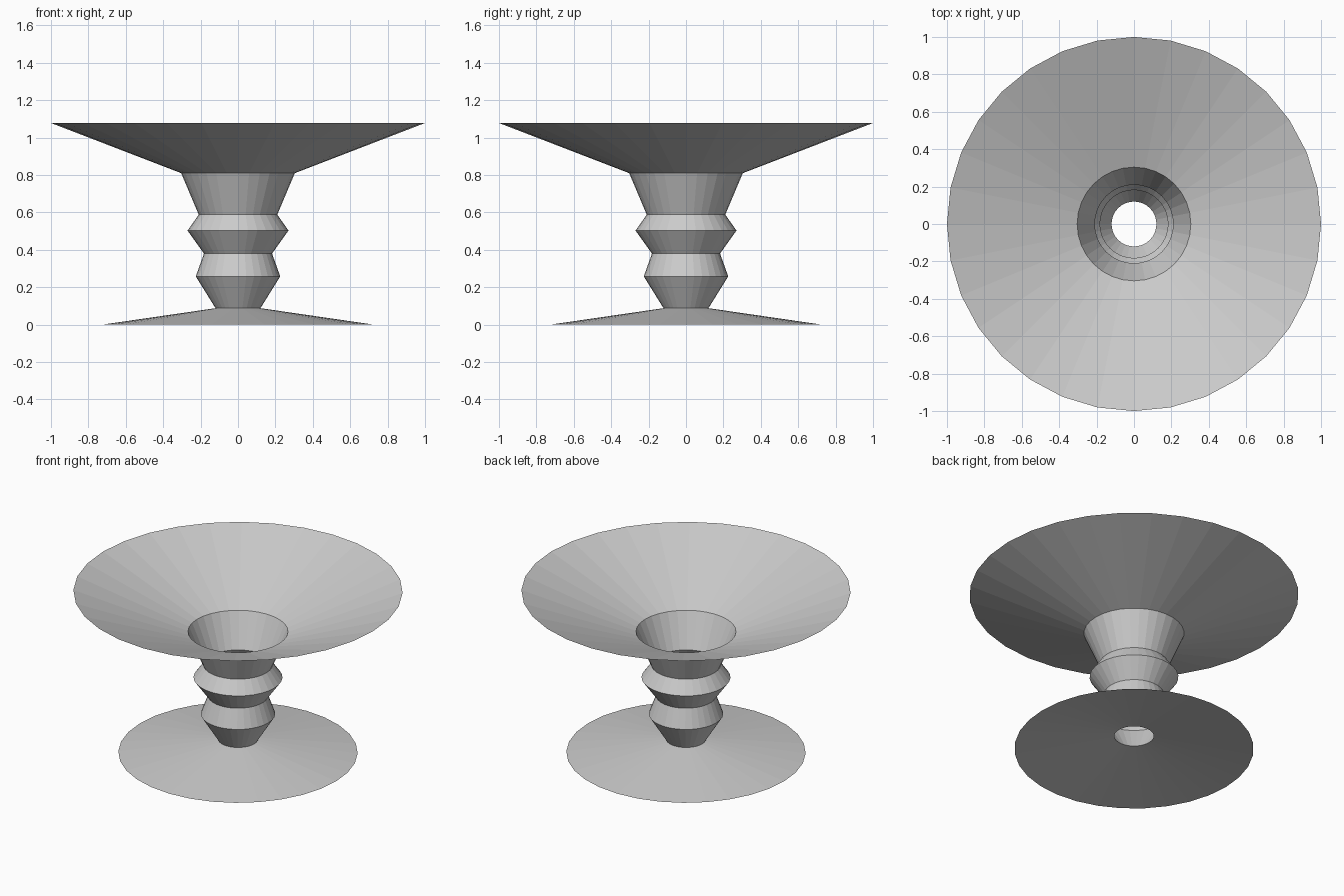
import bpy, bmesh
from math import tau
from mathutils import Vector

if "Cube" in bpy.data.objects:
    bpy.data.objects.remove(bpy.data.objects["Cube"])

SIDES = 32

# Profile as (radius, height): foot rim, turned stem, bowl rim
profile = [(0.727, 0.0), (0.12, 0.088), (0.226, 0.258), (0.182, 0.38),
           (0.27, 0.503), (0.21, 0.588), (0.304, 0.81), (1.0, 1.078)]

# Thin open shell, lathed around z with flat faces
bm = bmesh.new()
verts = [bm.verts.new((r, 0, z)) for r, z in profile]
edges = [bm.edges.new(pair) for pair in zip(verts, verts[1:])]
bmesh.ops.spin(bm, geom=verts + edges, cent=(0, 0, 0), axis=(0, 0, 1),
               angle=tau, steps=SIDES)
bmesh.ops.remove_doubles(bm, verts=bm.verts[:], dist=0.0005)

# Point every face away from the axis
for face in bm.faces:
    c = face.calc_center_median()
    if face.normal.dot(Vector((c.x, c.y, 0))) < 0:
        face.normal_flip()

mesh = bpy.data.meshes.new("pedestal_bowl")
bm.to_mesh(mesh)
bm.free()
bpy.context.collection.objects.link(bpy.data.objects.new("pedestal_bowl", mesh))
